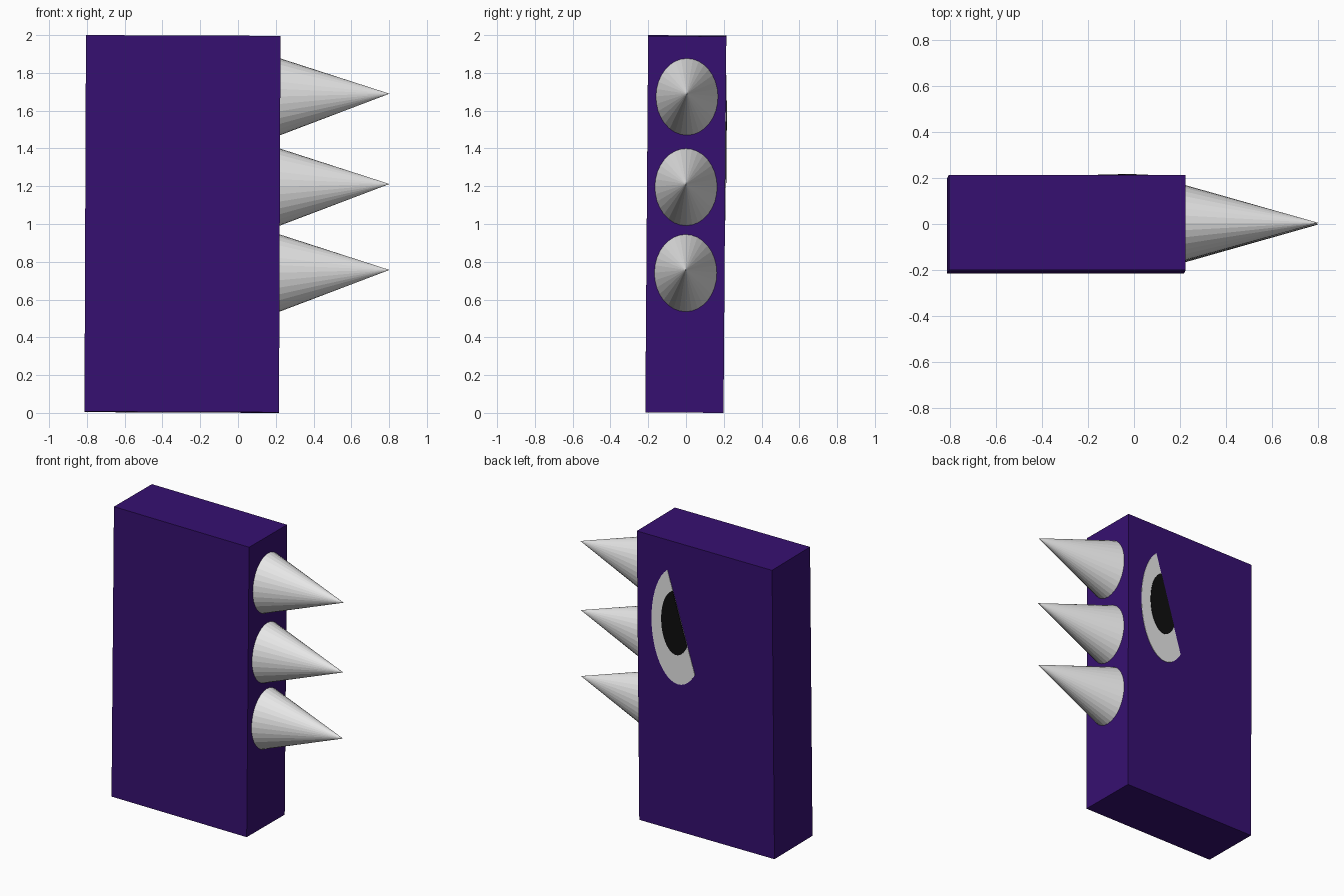
import bpy, bmesh, math
from mathutils import Vector, Matrix

if "Cube" in bpy.data.objects:
    bpy.data.objects.remove(bpy.data.objects["Cube"])


def material(name, color):
    m = bpy.data.materials.new(name)
    m.diffuse_color = (*color, 1)
    m.use_nodes = True
    m.node_tree.nodes["Principled BSDF"].inputs["Base Color"].default_value = m.diffuse_color
    return m


PURPLE = material("deep purple", (0.037, 0.0052, 0.165))
WHITE = material("off white", (0.8, 0.8, 0.8))
BLACK = material("black", (0.0045, 0.0045, 0.0045))


def finish(bm, name, mat, matrix=Matrix()):
    bmesh.ops.recalc_face_normals(bm, faces=bm.faces)
    mesh = bpy.data.meshes.new(name)
    bm.to_mesh(mesh)
    bm.free()
    mesh.materials.append(mat)
    ob = bpy.data.objects.new(name, mesh)
    ob.matrix_world = matrix
    bpy.context.collection.objects.link(ob)
    return ob


# Slab body, leaning very slightly
CENTER = Vector((-0.294, -0.001, 1.0))
SIZE = (1.03, 0.414, 1.993)
TILT = (Matrix.Translation(CENTER) @ Matrix.Rotation(0.004, 4, 'Y')
        @ Matrix.Rotation(-0.0075, 4, 'X'))
bm = bmesh.new()
bmesh.ops.create_cube(bm, size=1, matrix=Matrix.Diagonal((*SIZE, 1)))
finish(bm, "body", PURPLE, TILT)

# Row of three spikes on the right edge
BASE_X, LENGTH, SINK = 0.21, 0.592, 0.0
for i, (z, y) in enumerate([(1.675, 0.005), (1.197, 0.0), (0.742, -0.002)]):
    bm = bmesh.new()
    bmesh.ops.create_cone(bm, cap_ends=True, segments=32, radius1=1, radius2=0,
                          depth=1, matrix=Matrix.Translation((0, 0, 0.5)))
    place = (Matrix.Translation((BASE_X, y, z)) @ Matrix.Rotation(-0.025, 4, 'Y')
             @ Matrix.Diagonal((LENGTH, 0.168, 0.208, 1))
             @ Matrix.Rotation(math.pi / 2, 4, 'Y'))
    finish(bm, f"spike_{i + 1}", WHITE, place)


# Slanted eye on the back: an ellipse cut by a sloping lid line
LID_POINT = Vector((-0.11, 0, 1.463)) - CENTER
LID_NORMAL = Vector((0.957, 0, -0.29))


def eye_plate(name, mat, cx, cz, rx, rz, thick):
    bm = bmesh.new()
    back = SIZE[1] / 2 - 0.001
    ring = [bm.verts.new((cx - CENTER.x + rx * math.cos(a), back,
                          cz - CENTER.z + rz * math.sin(a)))
            for a in (math.tau * k / 48 for k in range(48))]
    bm.faces.new(ring)
    bmesh.ops.bisect_plane(bm, geom=bm.verts[:] + bm.edges[:] + bm.faces[:],
                           plane_co=LID_POINT, plane_no=LID_NORMAL,
                           clear_inner=True)
    out = bmesh.ops.extrude_face_region(bm, geom=bm.faces[:])
    moved = [g for g in out["geom"] if isinstance(g, bmesh.types.BMVert)]
    bmesh.ops.translate(bm, verts=moved, vec=(0, thick, 0))
    finish(bm, name, mat, TILT)


eye_plate("eye_white", WHITE, -0.085, 1.42, 0.198, 0.40, 0.004)
eye_plate("pupil", BLACK, -0.073, 1.44, 0.11, 0.22, 0.007)
